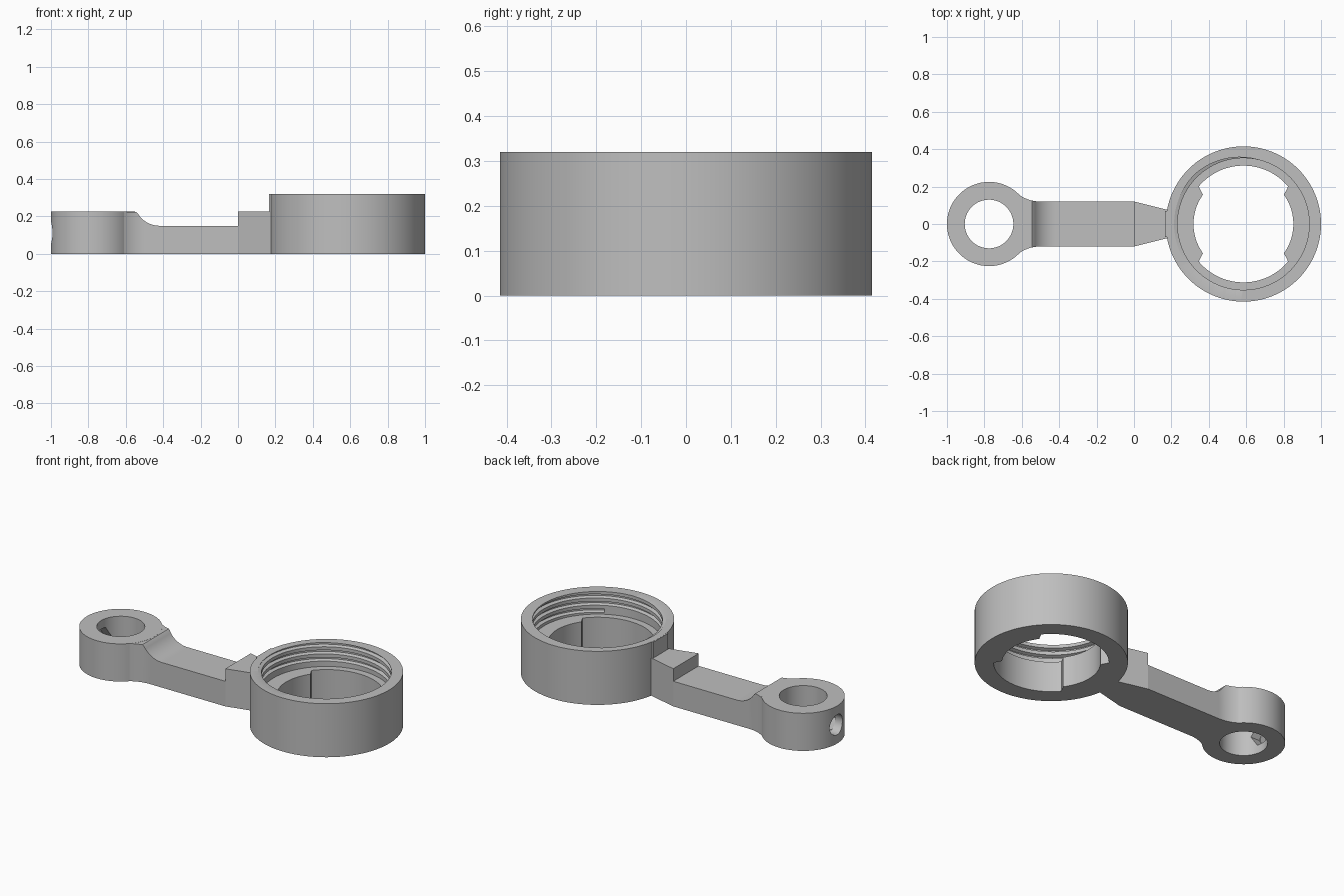
import bpy, bmesh
from math import sin, cos, pi, radians, sqrt, degrees

cube = bpy.data.objects.get("Cube")
if cube:
    bpy.data.objects.remove(cube, do_unlink=True)

grey = bpy.data.materials.new("plain grey")
grey.use_nodes = True
colour = (0.52, 0.52, 0.52, 1)
grey.diffuse_color = colour
grey.node_tree.nodes["Principled BSDF"].inputs["Base Color"].default_value = colour

BIG_X, SMALL_X = 0.585, -0.775
BIG_TOP, SMALL_TOP, ARM_TOP = 0.32, 0.225, 0.15
LEDGE = 0.185


def loft(name, sections, closed):
    """Skin a list of equal point loops; join last to first or cap the ends."""
    bm = bmesh.new()
    loops = [[bm.verts.new(p) for p in s] for s in sections]
    n = len(loops[0])
    pairs = list(zip(loops, loops[1:]))
    if closed:
        pairs.append((loops[-1], loops[0]))
    else:
        bm.faces.new(loops[0])
        bm.faces.new(loops[-1])
    for a, b in pairs:
        for i in range(n):
            j = (i + 1) % n
            bm.faces.new((a[i], a[j], b[j], b[i]))
    bmesh.ops.recalc_face_normals(bm, faces=bm.faces)
    mesh = bpy.data.meshes.new(name)
    bm.to_mesh(mesh)
    bm.free()
    mesh.materials.append(grey)
    ob = bpy.data.objects.new(name, mesh)
    bpy.context.collection.objects.link(ob)
    return ob


def circle(cx, radius, z, n):
    """Loop around a vertical axis; radius may be a function of angle."""
    pts = []
    for i in range(n):
        a = 2 * pi * i / n
        r = radius(a) if callable(radius) else radius
        pts.append((cx + r * cos(a), r * sin(a), z))
    return pts


def rod(name, x0, x1, r, z, n):
    """Prism along x."""
    return loft(name, [[(x, r * cos(2 * pi * i / n), z + r * sin(2 * pi * i / n))
                        for i in range(n)] for x in (x0, x1)], False)


def cut(ob, cutter):
    cutter.hide_render = True
    mod = ob.modifiers.new("cut", 'BOOLEAN')
    mod.operation, mod.solver, mod.object = 'DIFFERENCE', 'EXACT', cutter
    activate(ob)
    bpy.ops.object.modifier_apply(modifier=mod.name)
    bpy.data.objects.remove(cutter, do_unlink=True)


def activate(ob):
    bpy.ops.object.select_all(action='DESELECT')
    ob.select_set(True)
    bpy.context.view_layer.objects.active = ob


def lobed(a):
    """Bore that narrows on the two sides facing along x."""
    off = degrees(abs((a + pi / 2) % pi - pi / 2))
    t = min(max((off - 36) / 4, 0), 1)
    return 0.267 + 0.045 * t


# Large ring with stepped, lobed bore
profile = [(0.415, 0), (0.415, BIG_TOP), (0.352, BIG_TOP), (0.352, LEDGE),
           (lobed, LEDGE), (lobed, 0)]
large_ring = loft("large_ring", [circle(BIG_X, r, z, 180) for r, z in profile], True)

# Helical thread groove in the upper bore
PITCH, STEPS = 0.043, 72
groove = []
for i in range(int(3.5 * STEPS) + 1):
    a = radians(-61) + 2 * pi * i / STEPS
    z = 0.206 + PITCH * i / STEPS
    groove.append([(BIG_X + r * cos(a), r * sin(a), z + dz) for r, dz in
                   ((0.342, -0.015), (0.371, -0.005), (0.371, 0.005), (0.342, 0.015))])
cut(large_ring, loft("thread_cutter", groove, False))

# Small ring with a round side hole leading to a hexagonal pocket
profile = [(0.225, 0), (0.225, SMALL_TOP), (0.13, SMALL_TOP), (0.13, 0)]
small_ring = loft("small_ring", [circle(SMALL_X, r, z, 96) for r, z in profile], True)
cut(small_ring, rod("hole_cutter", -1.1, -0.85, 0.06, 0.112, 40))
cut(small_ring, rod("pocket_cutter", -0.945, -0.8, 0.07, 0.112, 6))


def bar(name, stations):
    """Beam along x from (x, half width, height) stations."""
    return loft(name, [[(x, -w, 0), (x, w, 0), (x, w, h), (x, -w, h)]
                       for x, w, h in stations], False)


# Arm, flaring in width and height into the small ring
stations = []
for i in range(25):
    x = -0.62 + 0.2 * i / 24
    dx = min(-0.42 - x, 0.134)
    rise = 0.135 - sqrt(0.135 ** 2 - dx ** 2)
    dw = max(-0.5 - x, 0)
    flare = 0.2 - sqrt(0.2 ** 2 - dw ** 2)
    stations.append((x, 0.12 + flare, min(ARM_TOP + rise, SMALL_TOP - 0.0005)))
arm = bar("arm", stations + [(0, 0.12, ARM_TOP)])

# Tapered block and upright pad against the large ring
tapered_block = bar("tapered_block", [(0, 0.12, SMALL_TOP), (0.19, 0.073, SMALL_TOP)])
ring_pad = bar("ring_pad", [(0.167, 0.07, BIG_TOP - 0.0005), (0.2, 0.07, BIG_TOP - 0.0005)])

for ob in (large_ring, small_ring, arm, tapered_block, ring_pad):
    activate(ob)
    bpy.ops.object.shade_smooth_by_angle(angle=radians(30))
